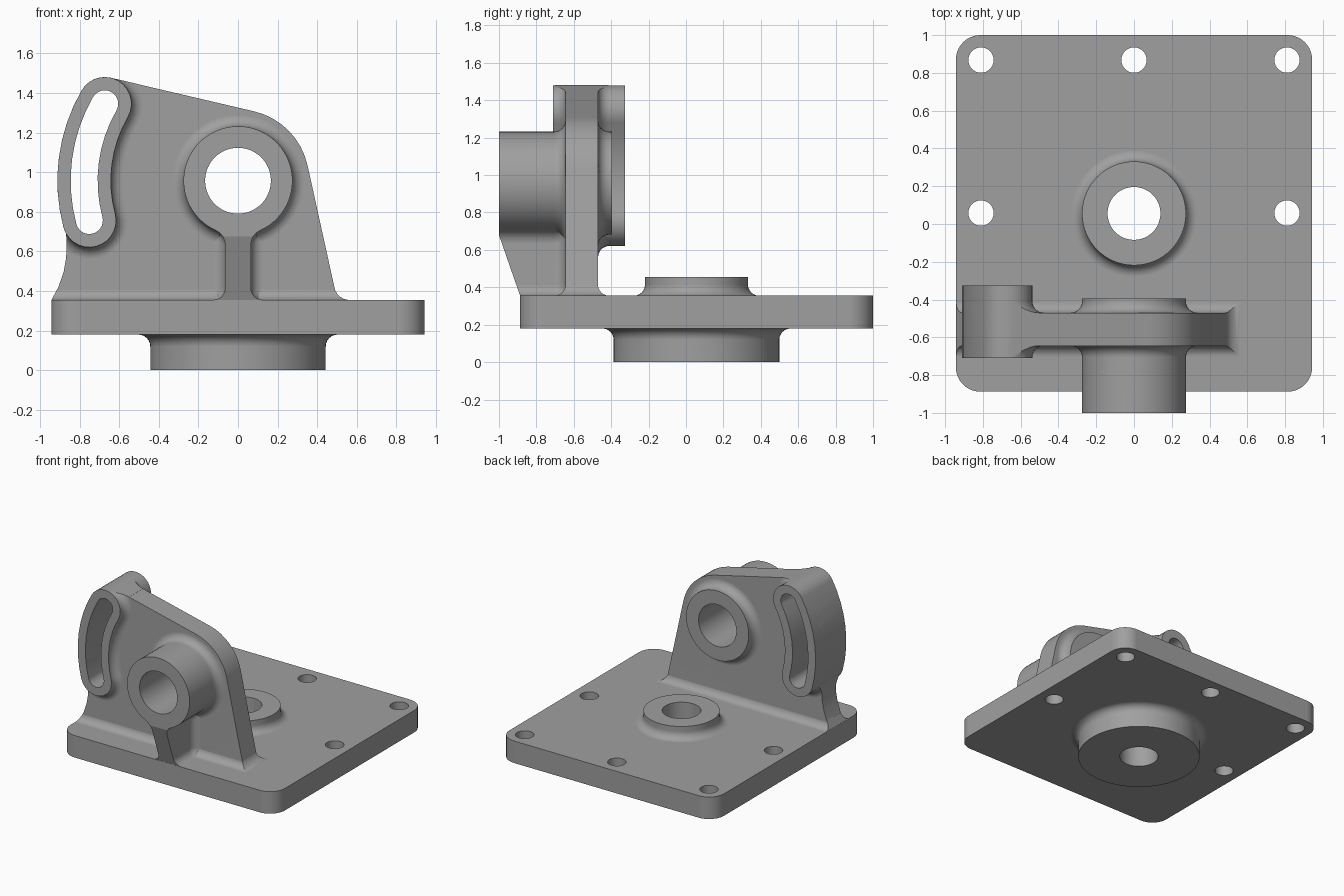
import bpy, bmesh
from math import sin, cos, pi, radians, degrees, atan2, sqrt

if "Cube" in bpy.data.objects:
    bpy.data.objects.remove(bpy.data.objects["Cube"])

HUB_Z, HUB_R, HUB_Y = 0.957, 0.275, (-1.0, -0.395)
WALL = (-0.645, -0.47)          # wall faces in y
PLATE = (0.18, 0.355)           # plate faces in z
BASE_Y = 0.056                  # centre of the round base boss
SLOT_R, SLOT_W, A0, A1 = 0.777, 0.135, 195, 150
FIL = 0.06
# (offset, distance from face) pairs of a concave quarter-round
FILLET = [(FIL * (1 - sin(k * pi / 12)), FIL * (1 - cos(k * pi / 12))) for k in range(7)]


def arc(cx, cy, r, a, b, n):
    return [(cx + r * cos(radians(a + (b - a) * i / n)),
             cy + r * sin(radians(a + (b - a) * i / n))) for i in range(n + 1)]


def loft(name, rings):
    """Skin equal-length rings of 3D points and cap both ends."""
    bm = bmesh.new()
    vs = [[bm.verts.new(p) for p in r] for r in rings]
    n = len(vs[0])
    for a, b in zip(vs, vs[1:]):
        for i in range(n):
            bm.faces.new((a[i], a[(i + 1) % n], b[(i + 1) % n], b[i]))
    bm.faces.new(vs[0])
    bm.faces.new(vs[-1])
    bmesh.ops.recalc_face_normals(bm, faces=bm.faces)
    me = bpy.data.meshes.new(name)
    bm.to_mesh(me)
    bm.free()
    ob = bpy.data.objects.new(name, me)
    bpy.context.collection.objects.link(ob)
    return ob


def at_y(loop, y):
    return [(p, y, q) for p, q in loop]


def at_z(loop, z):
    return [(p, q, z) for p, q in loop]


def circle(x, y, r, n=64):
    return arc(x, y, r, 0, 360, n)[:-1]


def boolean(target, tool, op):
    m = target.modifiers.new("bool", 'BOOLEAN')
    m.operation, m.solver, m.object = op, 'EXACT', tool
    bpy.context.view_layer.objects.active = target
    bpy.ops.object.modifier_apply(modifier=m.name)
    bpy.data.objects.remove(tool)


# end centres of the curved slot
UP = arc(0, HUB_Z, SLOT_R, A1, A1, 1)[0]
LO = arc(0, HUB_Z, SLOT_R, A0, A0, 1)[0]


def slot_loop(w):
    """Curved slot outline of half width w, swung about the hub axis."""
    return (arc(0, HUB_Z, SLOT_R + w, A0, A1, 8) + arc(*UP, w, A1, A1 - 180, 14)[1:]
            + arc(0, HUB_Z, SLOT_R - w, A1, A0, 8)[1:]
            + arc(*LO, w, A0 - 180, A0 - 360, 14)[1:-1])


LEFT = [(-0.942, 0.3), (-0.942, 0.355), (-0.907, 0.42), (-0.88, 0.5),
        (-0.868, 0.57), (-0.866, 0.63)]


def left_x(z):
    for (xa, za), (xb, zb) in zip(LEFT, LEFT[1:]):
        if za <= z <= zb:
            return xa + (xb - xa) * (z - za) / (zb - za)


def right_x(z):
    return 0.352 + (1.034 - z) * 0.22


def wall_outline(g):
    """Front outline of the upright, grown by g."""
    w = SLOT_W + g
    return ([(x - g, z) for x, z in LEFT] + arc(*LO, w, 210, A0, 2)
            + arc(0, HUB_Z, SLOT_R + w, A0, A1, 8)[1:] + arc(*UP, w, A1, 77, 6)[1:]
            + arc(0, HUB_Z, 0.36 + g, 77, 12.4, 8) + [(right_x(0.3) + g, 0.3)])


def rib_loop(w):
    """Front outline of the rib, flared into plate and hub."""
    r = 0.08
    dz = sqrt((HUB_R + r) ** 2 - (w + r) ** 2)
    end = degrees(atan2(dz, -(w + r)))
    half = [(w + FIL, 0.3)] + [(w + f, PLATE[1] + d) for f, d in FILLET]
    half += arc(w + r, HUB_Z - dz, r, 180, end, 6) + [(0.05, 0.75)]
    return half + [(-x, z) for x, z in reversed(half)]


# base plate with rounded corners
x, y0, y1, c = 0.943, -0.888, 1.0, 0.13
outline = (arc(x - c, y1 - c, c, 0, 90, 10) + arc(c - x, y1 - c, c, 90, 180, 10)
           + arc(c - x, y0 + c, c, 180, 270, 10) + arc(x - c, y0 + c, c, 270, 360, 10))
body = loft("bracket_body", [at_z(outline, z) for z in PLATE])
parts = []

# round bosses under and over the plate
low = [(0.443, 0)] + [(0.443 + f, PLATE[0] - d) for f, d in reversed(FILLET)] + [(0.503, 0.25)]
top = [(0.335, 0.28)] + [(HUB_R + f, PLATE[1] + d) for f, d in FILLET] + [(HUB_R, 0.455)]
for name, prof in (("lower_boss", low), ("upper_boss", top)):
    parts.append(loft(name, [at_z(circle(0, BASE_Y, r), z) for r, z in prof]))

# upright wall and its filleted foot
parts.append(loft("wall", [at_y(wall_outline(-0.0003), y) for y in WALL]))
foot = []
for f, z in [(FIL, 0.3)] + [(f - 0.001, PLATE[1] + d) for f, d in FILLET]:
    xa, xb, ya, yb = left_x(z), right_x(z) + f, WALL[0] - f, WALL[1] + f
    foot.append([(xa, ya, z), (xb, ya, z), (xb, yb, z), (xa, yb, z)])
parts.append(loft("wall_foot", foot))


def through_wall(base, ya, yb):
    """Size and y pairs for a boss passing through the wall with fillets."""
    return ([(base, ya)] + [(base + f, WALL[0] - d) for f, d in reversed(FILLET)]
            + [(base + f, WALL[1] + d) for f, d in FILLET] + [(base, yb)])


# hub and curved slot boss, the latter trimmed to the wall outline
parts.append(loft("hub", [at_y(circle(0, HUB_Z, r), y)
                          for r, y in through_wall(HUB_R, *HUB_Y)]))
slot = loft("slot_boss", [at_y(slot_loop(w), y)
                          for w, y in through_wall(SLOT_W, -0.71, -0.325)])
boolean(slot, loft("trim", [at_y(wall_outline(0.0002), y) for y in (-0.9, -0.1)]), 'INTERSECT')
parts.append(slot)

# rib under the hub, cut to a sloping front
rib = loft("rib", [at_y(rib_loop(0.065), -0.999)]
           + [at_y(rib_loop(0.065 + f), WALL[0] - d) for f, d in reversed(FILLET)]
           + [at_y(rib_loop(0.125), -0.58)])
bm = bmesh.new()
bm.from_mesh(rib.data)
bmesh.ops.bisect_plane(bm, geom=bm.verts[:] + bm.edges[:] + bm.faces[:],
                       plane_co=(0, -0.887, 0.355), plane_no=(0, -0.33, -0.115),
                       clear_outer=True)
bmesh.ops.holes_fill(bm, edges=[e for e in bm.edges if e.is_boundary], sides=0)
bmesh.ops.recalc_face_normals(bm, faces=bm.faces)
bm.to_mesh(rib.data)
bm.free()
parts.append(rib)

for p in parts:
    boolean(body, p, 'UNION')

# bores, slot and bolt holes
holes = [(0, BASE_Y, 0.14)] + [(px, py, 0.067) for px, py in
         ((-0.81, 0.868), (0, 0.868), (0.81, 0.868), (-0.81, 0.058), (0.81, 0.058))]
cutters = [loft("hole", [at_z(circle(hx, hy, r, 48), z) for z in (-0.1, 0.6)])
           for hx, hy, r in holes]
cutters += [loft("cut", [at_y(lp, y) for y in (-1.1, -0.2)])
            for lp in (circle(0, HUB_Z, 0.166), slot_loop(0.068))]
for ct in cutters:
    boolean(body, ct, 'DIFFERENCE')

# dark grey finish
grey = bpy.data.materials.new("dark_grey")
grey.diffuse_color = (0.35, 0.35, 0.35, 1)
grey.use_nodes = True
grey.node_tree.nodes["Principled BSDF"].inputs["Base Color"].default_value = grey.diffuse_color
body.data.materials.clear()
body.data.materials.append(grey)

# smooth shading with crisp edges and flat faces kept flat
bpy.ops.object.select_all(action='DESELECT')
body.select_set(True)
bpy.context.view_layer.objects.active = body
bpy.ops.object.shade_smooth_by_angle(angle=radians(30))
wn = body.modifiers.new("weighted_normals", 'WEIGHTED_NORMAL')
wn.keep_sharp = True
